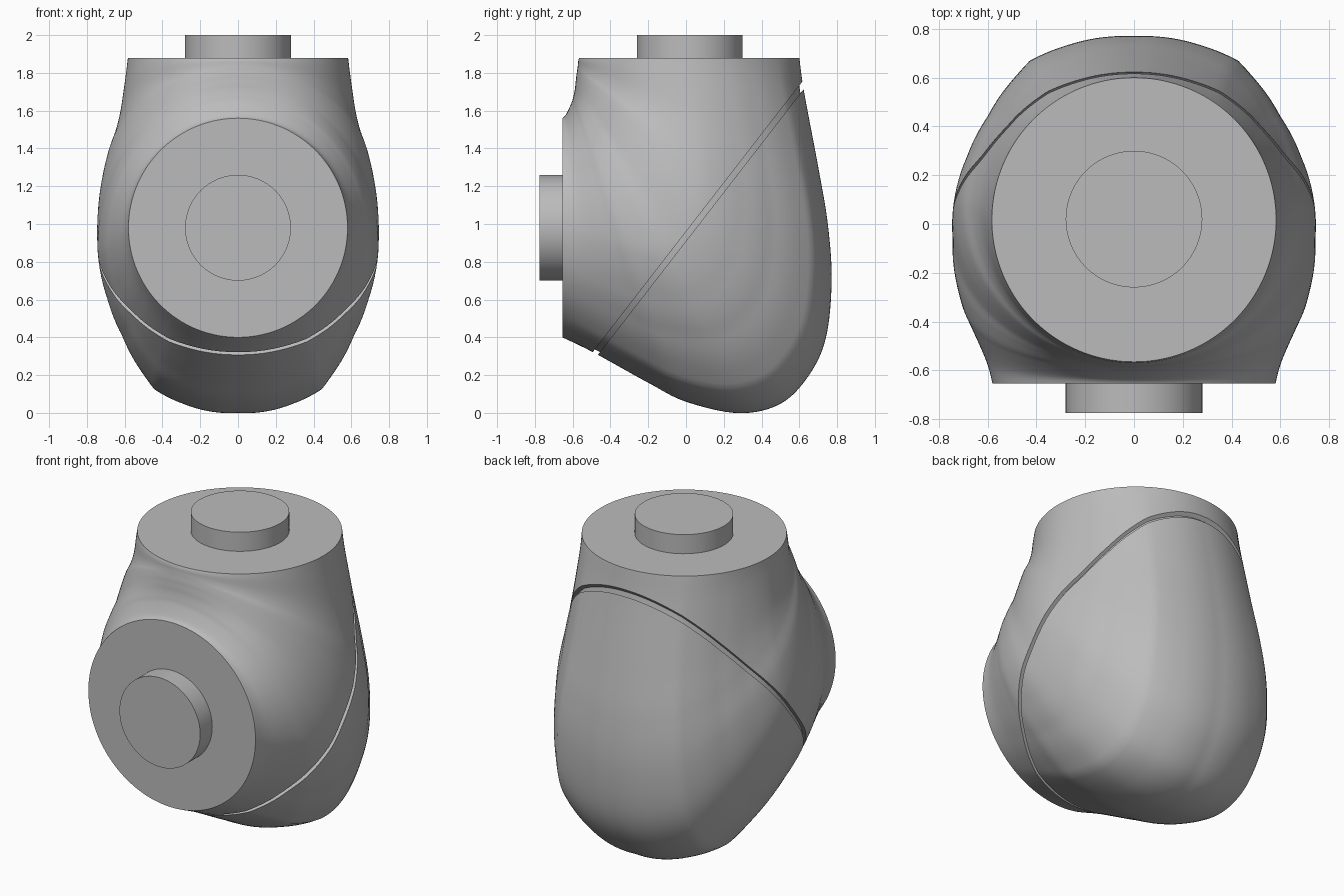
import bpy, bmesh, math
from mathutils import Vector

if "Cube" in bpy.data.objects:
    bpy.data.objects.remove(bpy.data.objects["Cube"], do_unlink=True)

grey = bpy.data.materials.new("light grey")
grey.use_nodes = True
grey.diffuse_color = (0.5, 0.5, 0.5, 1)
grey.node_tree.nodes["Principled BSDF"].inputs["Base Color"].default_value = (0.5, 0.5, 0.5, 1)

# Elbow stations from top flange to front flange:
# outer (y, z), inner (y, z), half width
STATIONS = [
    (.60, 1.88, -.565, 1.88, .583), (.625, 1.7, -.57, 1.865, .595),
    (.70, 1.3, -.572, 1.845, .625), (.75, 1.0, -.574, 1.83, .66),
    (.77, .7, -.576, 1.815, .705), (.74, .4, -.58, 1.79, .735),
    (.65, .2, -.582, 1.77, .745), (.5, .05, -.585, 1.745, .745),
    (.28, 0, -.588, 1.715, .74), (0, .06, -.595, 1.68, .71),
    (-.2, .16, -.605, 1.645, .67), (-.49, .32, -.635, 1.58, .605),
    (-.655, .40, -.655, 1.56, .58),
]
# Radial swelling of the middle sections (degrees from outer tip, amount)
SWELL = [(0, 0), (22.5, .022), (35, .043), (41, .02), (57, -.02), (72, -.022), (90, 0), (180, 0)]
SIDES, STEPS = 144, 8


def swell(deg):
    for (a, p), (b, q) in zip(SWELL, SWELL[1:]):
        if deg <= b:
            return p + (q - p) * (deg - a) / (b - a)
    return 0


def spline(t):
    """Smooth interpolation through the stations."""
    last = len(STATIONS) - 1
    i = min(int(t), last - 1)
    f = t - i
    p, q, r, s = (STATIONS[max(0, min(last, i + k))] for k in (-1, 0, 1, 2))
    return [b + .5 * f * (c - a + f * (2*a - 5*b + 4*c - d + f * (3*(b - c) + d - a)))
            for a, b, c, d in zip(p, q, r, s)]


def elbow(inset=1.0):
    """Closed loft through all stations."""
    bm = bmesh.new()
    rings = []
    total = (len(STATIONS) - 1) * STEPS
    for n in range(total + 1):
        oy, oz, iy, iz, width = spline(n / STEPS)
        weight = min(1, 1.3 * math.sin(math.pi * n / total))
        mid = Vector((0, (oy + iy) / 2, (oz + iz) / 2))
        axis = Vector((0, (oy - iy) / 2, (oz - iz) / 2))
        ring = []
        for k in range(SIDES):
            a = 2 * math.pi * k / SIDES
            deg = math.degrees(min(a, 2 * math.pi - a))
            r = inset * (1 + weight * swell(deg))
            ring.append(bm.verts.new(mid + axis * r * math.cos(a)
                                     + Vector((width * r * math.sin(a), 0, 0))))
        rings.append(ring)
    for lo, hi in zip(rings, rings[1:]):
        for k in range(SIDES):
            j = (k + 1) % SIDES
            bm.faces.new((lo[k], lo[j], hi[j], hi[k]))
    bm.faces.new(rings[0])
    bm.faces.new(rings[-1])
    return bm


def cut(bm, point, normal):
    """Remove what lies on the normal's side and close the opening."""
    bmesh.ops.bisect_plane(bm, geom=bm.verts[:] + bm.edges[:] + bm.faces[:],
                           plane_co=point, plane_no=normal, clear_outer=True)
    bmesh.ops.holes_fill(bm, edges=[e for e in bm.edges if e.is_boundary])


def finish(bm, name):
    bmesh.ops.recalc_face_normals(bm, faces=bm.faces[:])
    mesh = bpy.data.meshes.new(name)
    bm.to_mesh(mesh)
    bm.free()
    mesh.materials.append(grey)
    obj = bpy.data.objects.new(name, mesh)
    bpy.context.collection.objects.link(obj)
    shade(obj)


def shade(obj):
    bpy.ops.object.select_all(action='DESELECT')
    obj.select_set(True)
    bpy.context.view_layer.objects.active = obj
    bpy.ops.object.shade_smooth_by_angle(angle=math.radians(35))


# Housing, rear cover and the recessed seam between them
seam = Vector((0, .074, 1.03))
normal = Vector((0, .79, -.612)).normalized()
gap = normal * .015

housing = elbow()
cut(housing, seam - gap, normal)
finish(housing, "elbow_housing")

cover = elbow()
cut(cover, seam + gap, -normal)
finish(cover, "rear_cover")

core = elbow(.965)
cut(core, seam + gap * 1.2, normal)
cut(core, seam - gap * 1.2, -normal)
finish(core, "seam_core")

# Round pegs on the two flanges
for name, place, tilt in (("top_peg", (0, .02, 1.93), 0),
                          ("front_peg", (0, -.705, .98), math.pi / 2)):
    bpy.ops.mesh.primitive_cylinder_add(vertices=96, radius=.28, depth=.14,
                                        location=place, rotation=(tilt, 0, 0))
    peg = bpy.context.object
    peg.name = name
    peg.data.materials.append(grey)
    shade(peg)
